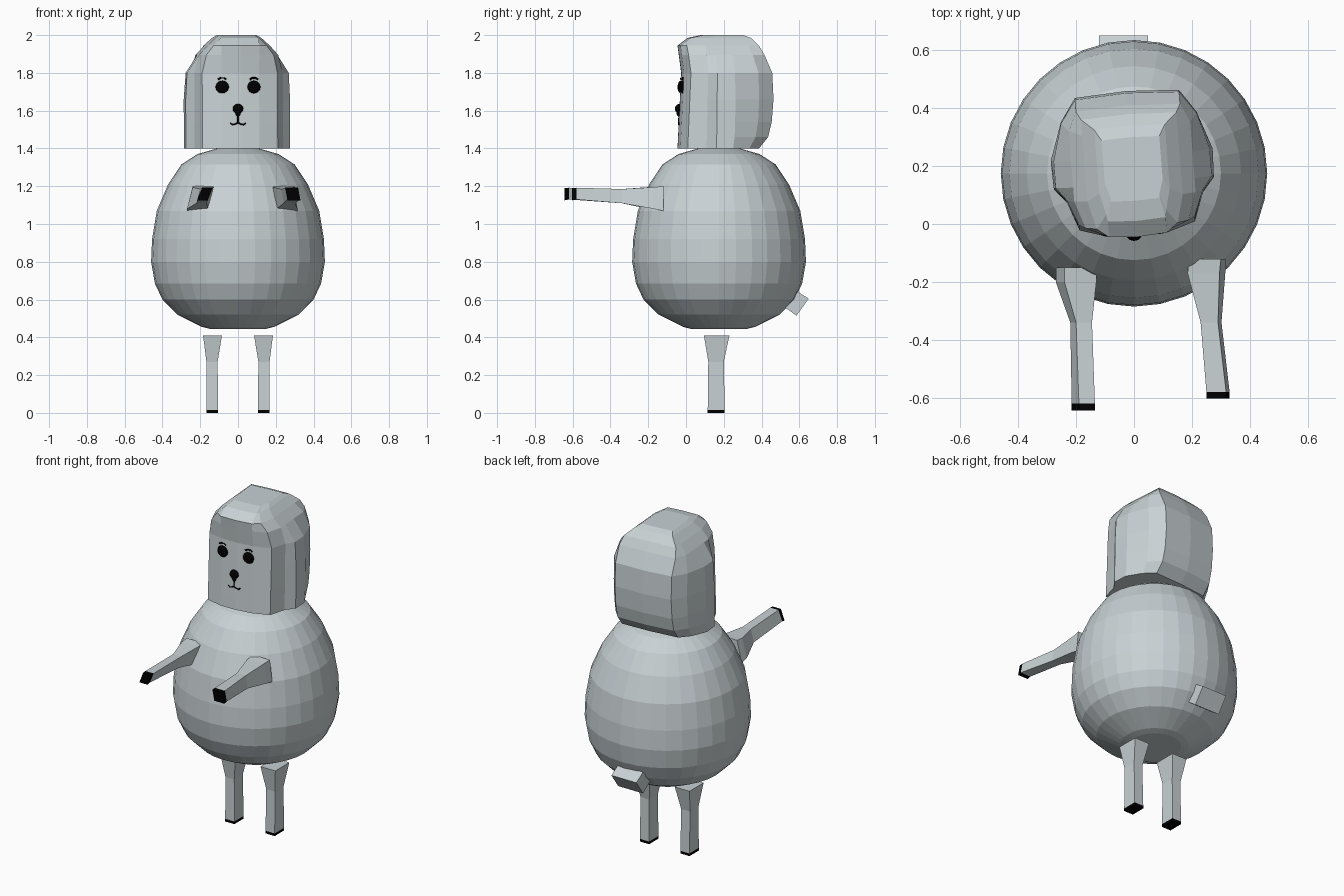
import bpy, bmesh, math
from mathutils import Vector

if "Cube" in bpy.data.objects:
    bpy.data.objects.remove(bpy.data.objects["Cube"])


def material(name, rgb):
    m = bpy.data.materials.new(name)
    m.diffuse_color = (*rgb, 1)
    m.use_nodes = True
    m.node_tree.nodes["Principled BSDF"].inputs["Base Color"].default_value = m.diffuse_color
    return m


WOOL = material("pale_grey", (0.58, 0.64, 0.66))
BLACK = material("black", (0.0, 0.0, 0.0))


def finish(name, bm, mats):
    bmesh.ops.recalc_face_normals(bm, faces=bm.faces)
    me = bpy.data.meshes.new(name)
    bm.to_mesh(me)
    bm.free()
    for m in mats:
        me.materials.append(m)
    ob = bpy.data.objects.new(name, me)
    bpy.context.collection.objects.link(ob)
    return ob


def loft(name, rings, dark_end=False):
    """Skin a list of closed rings; dark_end paints the last segment and cap."""
    bm = bmesh.new()
    rows = [[bm.verts.new(p) for p in ring] for ring in rings]
    n = len(rows[0])
    for k in range(len(rows) - 1):
        a, b = rows[k], rows[k + 1]
        for i in range(n):
            j = (i + 1) % n
            f = bm.faces.new((a[i], a[j], b[j], b[i]))
            f.material_index = int(dark_end and k == len(rows) - 2)
    bm.faces.new(rows[0][::-1])
    bm.faces.new(rows[-1]).material_index = int(dark_end)
    return finish(name, bm, (WOOL, BLACK) if dark_end else (WOOL,))


# Egg-shaped body: (radius, height) profile turned in 32 sides
profile = [(0.15, 0.445), (0.19, 0.455), (0.32, 0.52), (0.40, 0.60), (0.44, 0.685),
           (0.46, 0.80), (0.455, 0.92), (0.43, 1.07), (0.37, 1.21), (0.30, 1.315),
           (0.215, 1.37), (0.11, 1.40)]
SIDES = 32
loft("body", [[(r * math.cos(2 * math.pi * i / SIDES),
                0.175 + r * math.sin(2 * math.pi * i / SIDES), z)
               for i in range(SIDES)] for r, z in profile])

# Head: horizontal outline with side hair steps, narrowed into an arch at the top
TURN = math.radians(4.5)


def head_point(x, y, z):
    return Vector((x * math.cos(TURN) - y * math.sin(TURN) - 0.005,
                   0.2 + x * math.sin(TURN) + y * math.cos(TURN), z))


half = [(0.1, -0.238), (0.2, -0.207), (0.235, -0.11), (0.277, -0.06),
        (0.28, 0.04), (0.235, 0.17), (0.18, 0.25)]
outline = [(0, -0.245)] + half + [(0, 0.26)] + [(-x, y) for x, y in reversed(half)]
# (height, half width, front depth, back depth)
levels = [(1.40, 0.28, 0.245, 0.18), (1.46, 0.28, 0.242, 0.23), (1.54, 0.28, 0.238, 0.25),
          (1.66, 0.28, 0.232, 0.26), (1.80, 0.27, 0.225, 0.253), (1.895, 0.21, 0.238, 0.21),
          (1.945, 0.165, 0.245, 0.18), (1.985, 0.122, 0.19, 0.14), (2.0, 0.10, 0.12, 0.10)]
rings = []
for z, w, front, back in levels:
    ring = []
    for x, y in outline:
        lim = w * 0.85 if (y < -0.2 and z > 1.8) else w
        x = max(-lim, min(lim, x))
        y *= front / 0.245 if y < 0 else back / 0.26
        ring.append(head_point(x, y, z))
    rings.append(ring)
loft("head", rings)


# Arms: stations of (x min, x max, y, z min, z max, lean of the lower edge)
def arm(name, stations):
    loft(name, [[(x0 + s, y, z0), (x1 + s, y, z0), (x1, y, z1), (x0, y, z1)]
                for x0, x1, y, z0, z1, s in stations], True)


arm("left_arm", [(-0.24, -0.13, -0.15, 1.07, 1.2, -0.03),
                 (-0.24, -0.13, -0.20, 1.08, 1.195, -0.03),
                 (-0.20, -0.145, -0.34, 1.11, 1.185, -0.02),
                 (-0.19, -0.135, -0.62, 1.13, 1.192, -0.025),
                 (-0.19, -0.135, -0.643, 1.125, 1.19, -0.025)])
arm("right_arm", [(0.19, 0.30, -0.12, 1.07, 1.2, 0.015),
                  (0.185, 0.295, -0.17, 1.08, 1.195, 0.02),
                  (0.23, 0.29, -0.34, 1.11, 1.185, 0.012),
                  (0.25, 0.318, -0.58, 1.13, 1.192, 0.012),
                  (0.25, 0.318, -0.603, 1.125, 1.19, 0.012)])

# Legs with black soles
for name, s in (("left_leg", -1), ("right_leg", 1)):
    rings = []
    for x0, x1, y0, y1, z in ((0.085, 0.185, 0.095, 0.23, 0.41), (0.108, 0.167, 0.118, 0.20, 0.27),
                              (0.105, 0.167, 0.115, 0.205, 0.016), (0.105, 0.167, 0.115, 0.205, 0.0)):
        rings.append([(s * x0, y0, z), (s * x1, y0, z), (s * x1, y1, z), (s * x0, y1, z)])
    loft(name, rings, True)

# Stubby tail
tail = [(0.585, 0.645), (0.65, 0.605), (0.585, 0.515), (0.515, 0.565)]
loft("tail", [[(x, y, z) for y, z in tail] for x in (-0.12, 0.048)])


# Face features sit on the front of the head
def face_y(x, z):
    depth = 0.245 - 0.02 * (z - 1.4) / 0.4
    lx = x - 0.018
    return head_point(lx, -depth + 0.09 * abs(lx), z).y


def bead(name, x, z, size):
    bm = bmesh.new()
    bmesh.ops.create_uvsphere(bm, u_segments=12, v_segments=8, radius=1)
    for v in bm.verts:
        v.co = Vector((x + v.co.x * size[0], face_y(x, z) + v.co.y * size[1], z + v.co.z * size[2]))
    finish(name, bm, (BLACK,))


def stroke(name, points, thick):
    cu = bpy.data.curves.new(name, 'CURVE')
    cu.dimensions = '3D'
    cu.bevel_depth = thick
    cu.bevel_resolution = 0
    cu.use_fill_caps = True
    sp = cu.splines.new('POLY')
    sp.points.add(len(points) - 1)
    for p, (x, z) in zip(sp.points, points):
        p.co = (x, face_y(x, z) - 0.001, z, 1)
    cu.materials.append(BLACK)
    bpy.context.collection.objects.link(bpy.data.objects.new(name, cu))


for side, s in (("left", -1), ("right", 1)):
    bead(side + "_eye", s * 0.083, 1.725, (0.036, 0.018, 0.034))
    stroke(side + "_brow", [(s * 0.062, 1.765), (s * 0.075, 1.773),
                            (s * 0.092, 1.773), (s * 0.106, 1.765)], 0.005)
    stroke(side + "_mouth", [(0, 1.537), (s * 0.014, 1.529), (s * 0.03, 1.526),
                             (s * 0.04, 1.534)], 0.004)
bead("nose", 0, 1.61, (0.028, 0.025, 0.026))
bead("nose_tip", 0, 1.59, (0.014, 0.016, 0.022))
stroke("lip_line", [(0, 1.575), (0, 1.537)], 0.004)
